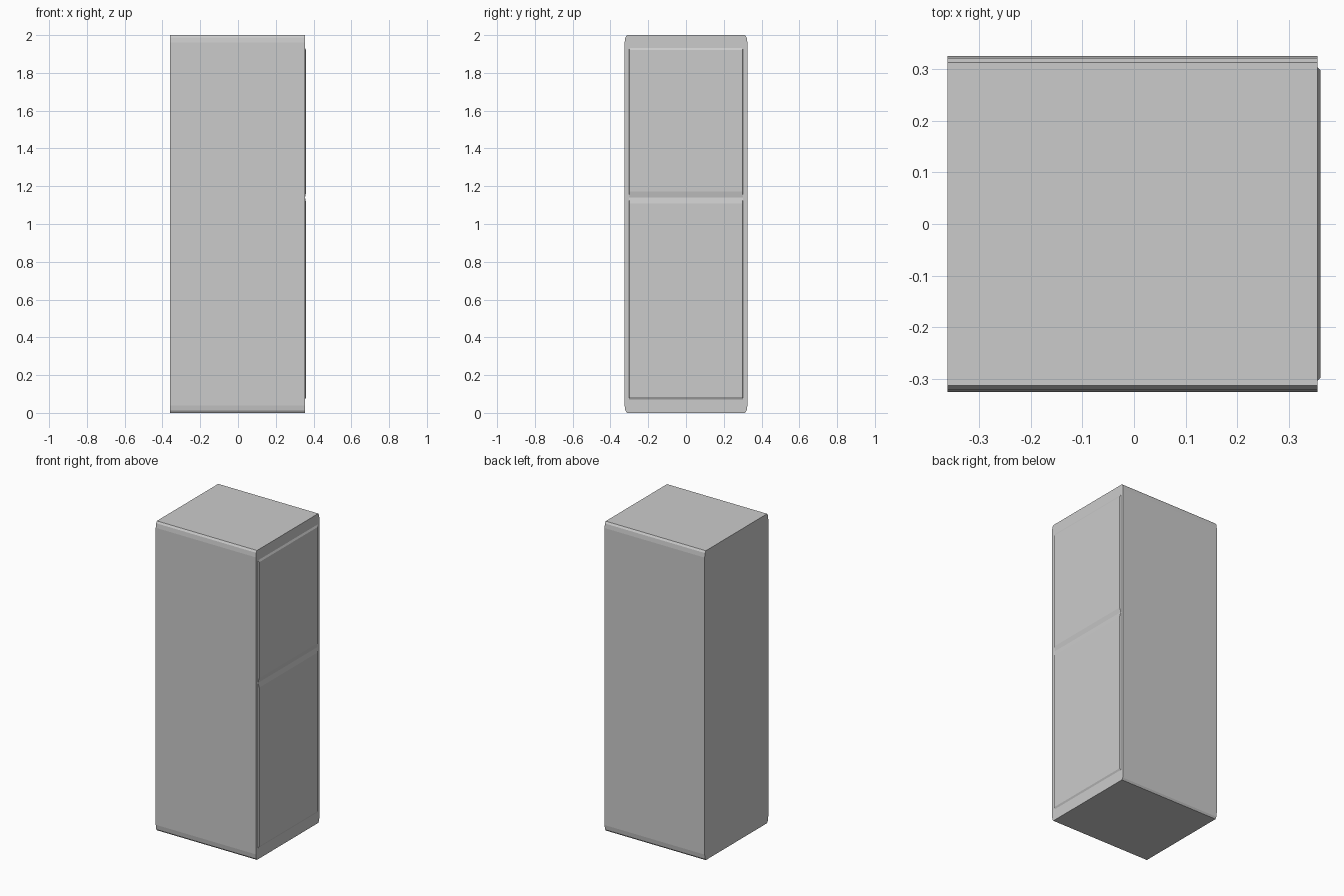
import bpy, bmesh

if "Cube" in bpy.data.objects:
    bpy.data.objects.remove(bpy.data.objects["Cube"])

BACK, FACE, FRONT = -0.361, 0.355, 0.361   # cabinet back, cabinet face, door face


def loft(name, rings):
    """Skin a stack of equal-sized point loops and cap both ends."""
    bm = bmesh.new()
    loops = [[bm.verts.new(p) for p in ring] for ring in rings]
    for a, b in zip(loops, loops[1:]):
        for i in range(len(a)):
            j = (i + 1) % len(a)
            bm.faces.new((a[i], a[j], b[j], b[i]))
    bm.faces.new(loops[0])
    bm.faces.new(loops[-1])
    bmesh.ops.recalc_face_normals(bm, faces=bm.faces)
    mesh = bpy.data.meshes.new(name)
    bm.to_mesh(mesh)
    bm.free()
    obj = bpy.data.objects.new(name, mesh)
    bpy.context.collection.objects.link(obj)
    return obj


def rect(x, y, z0, z1):
    return [(x, -y, z0), (x, y, z0), (x, y, z1), (x, -y, z1)]


# Cabinet: rounded top and bottom edges, extruded front to back
corner = [(0.313, 0.0), (0.321, 0.012), (0.325, 0.04)]
side = corner + [(y, 2 - z) for y, z in reversed(corner)]
profile = side + [(-y, z) for y, z in reversed(side)]
loft("cabinet", [[(x, y, z) for y, z in profile] for x in (BACK, FACE)])


# Doors: shallow raised panels with sloped edges, meeting in a V groove
def door(name, base, top):
    loft(name, [rect(FACE - 0.003, 0.303, *base),
                rect(FACE, 0.303, *base),
                rect(FRONT, 0.298, *top)])


door("lower_door", (0.072, 1.14), (0.083, 1.109))
door("upper_door", (1.14, 1.932), (1.171, 1.92))
